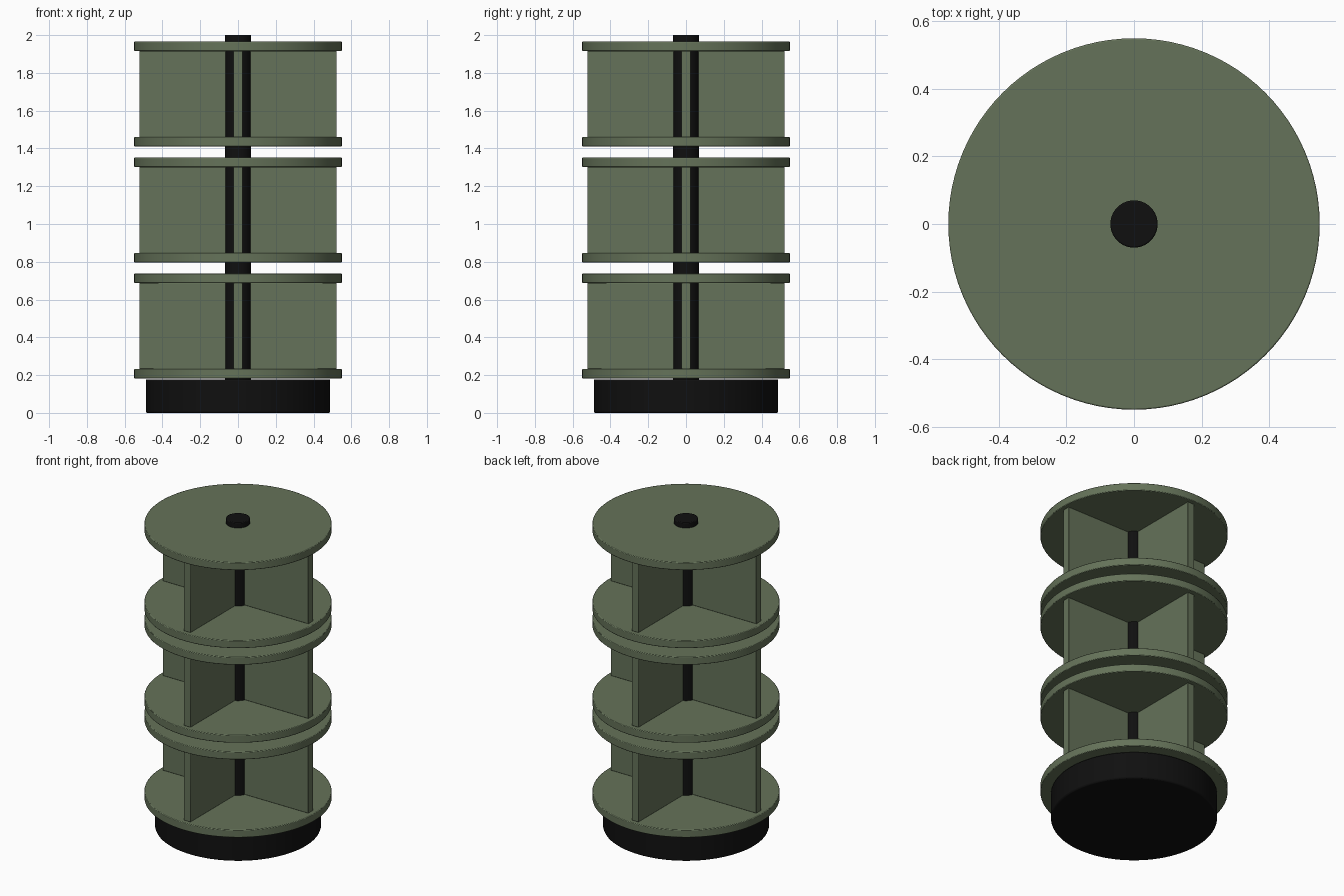
import bpy
import math

if "Cube" in bpy.data.objects:
    bpy.data.objects.remove(bpy.data.objects["Cube"])


def make_material(name, color):
    mat = bpy.data.materials.new(name)
    mat.use_nodes = True
    mat.diffuse_color = color
    mat.node_tree.nodes["Principled BSDF"].inputs["Base Color"].default_value = color
    return mat


green = make_material("olive green", (0.13, 0.17, 0.10, 1))
black = make_material("black", (0.005, 0.005, 0.005, 1))


def finish(obj, name, mat, bevel):
    obj.name = name
    obj.data.materials.append(mat)
    bpy.ops.object.transform_apply(location=False, rotation=False, scale=True)
    mod = obj.modifiers.new("soft edge", "BEVEL")
    mod.width = bevel
    mod.segments = 2
    mod.limit_method = "ANGLE"
    mod.angle_limit = math.radians(40)
    bpy.ops.object.shade_smooth_by_angle(angle=math.radians(35))


def disc(name, radius, bottom, top, mat, bevel=0.004):
    bpy.ops.mesh.primitive_cylinder_add(vertices=96, radius=radius, depth=top - bottom,
                                        location=(0, 0, (bottom + top) / 2))
    finish(bpy.context.object, name, mat, bevel)


def panel(name, size, z, mat):
    bpy.ops.mesh.primitive_cube_add(size=1, location=(0, 0, z))
    bpy.context.object.scale = size
    finish(bpy.context.object, name, mat, 0.003)


# Base and central pole
disc("base", 0.488, 0, 0.178, black, 0.008)
disc("pole", 0.07, 0.17, 2.0, black)

# Three tiers, each with two round shelves and crossed dividers
plate, gap, pitch, height = 0.05, 0.456, 0.614, 0.556
for i in range(3):
    low = 0.182 + i * pitch
    high = low + height
    disc(f"lower_shelf_{i + 1}", 0.55, low, low + plate, green)
    disc(f"upper_shelf_{i + 1}", 0.55, high - plate, high, green)
    middle = (low + high) / 2
    panel(f"side_divider_{i + 1}", (1.044, 0.05, gap), middle, green)
    panel(f"front_divider_{i + 1}", (0.05, 1.044, gap), middle, green)
